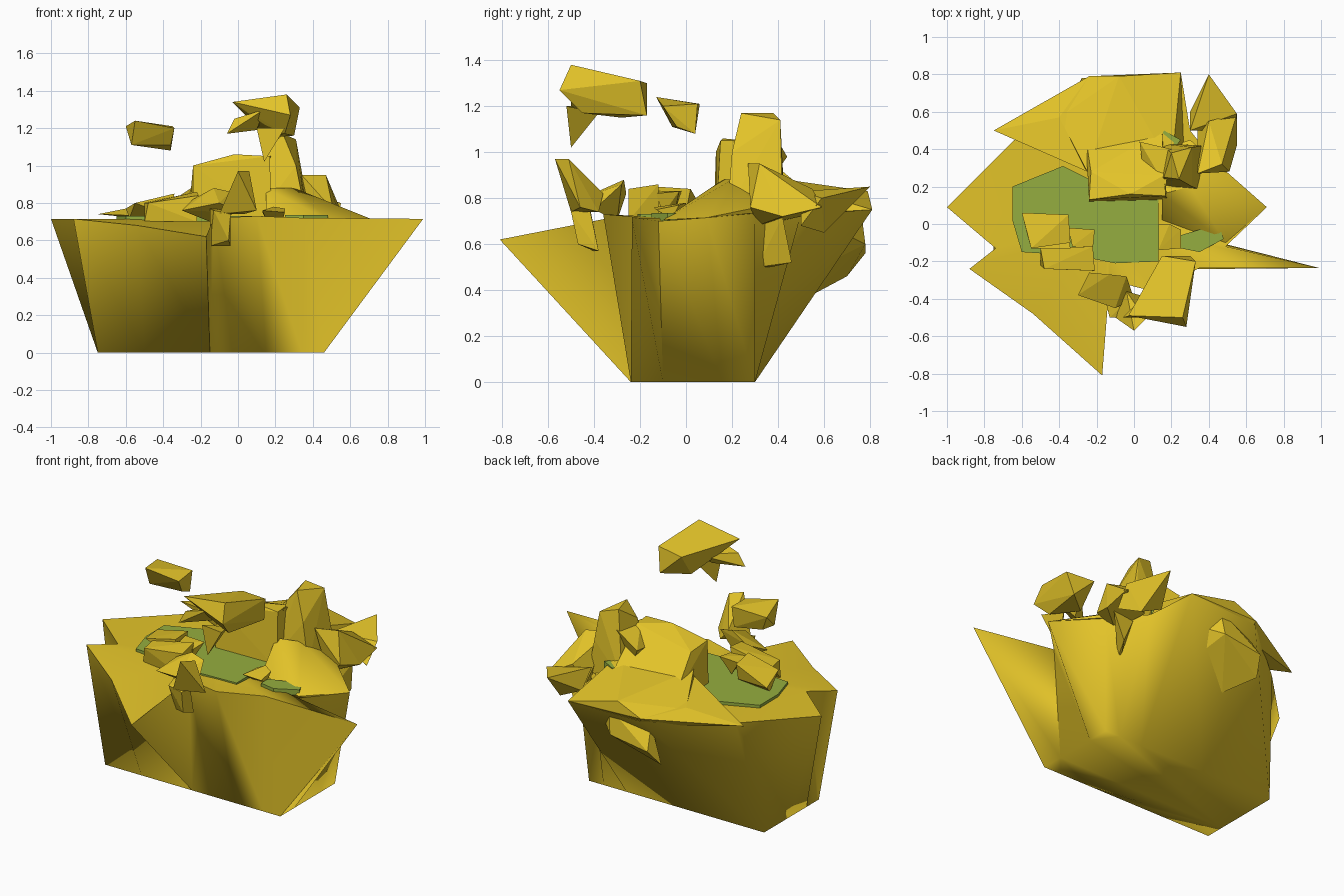
import bpy, bmesh, math


def material(name, rgb):
    m = bpy.data.materials.new(name)
    m.diffuse_color = (*rgb, 1)
    return m


STONE = material("ochre_stone", (0.77, 0.55, 0.022))
GRASS = material("green_moss", (0.30, 0.42, 0.05))


def finish(name, bm, mat):
    bmesh.ops.recalc_face_normals(bm, faces=bm.faces)
    me = bpy.data.meshes.new(name)
    bm.to_mesh(me)
    bm.free()
    me.materials.append(mat)
    ob = bpy.data.objects.new(name, me)
    bpy.context.collection.objects.link(ob)
    return ob


def rock(name, pts):
    """Flat-faced chunk: convex hull of a few corner points."""
    bm = bmesh.new()
    for p in pts:
        bm.verts.new(p)
    bmesh.ops.convex_hull(bm, input=bm.verts)
    loose = [v for v in bm.verts if not v.link_faces]
    bmesh.ops.delete(bm, geom=loose, context='VERTS')
    return finish(name, bm, STONE)


def plate(name, outline, z0, z1):
    """Flat patch of moss with a little thickness."""
    bm = bmesh.new()
    lo = [bm.verts.new((x, y, z0)) for x, y in outline]
    hi = [bm.verts.new((x, y, z1)) for x, y in outline]
    bm.faces.new(lo)
    bm.faces.new(hi)
    n = len(lo)
    for i in range(n):
        j = (i + 1) % n
        bm.faces.new((lo[i], lo[j], hi[j], hi[i]))
    return finish(name, bm, GRASS)


# Main cliff: jagged rim (x, y, z) and matching foot point (x, y)
cliff = [
    (-1.0, .09, .715, -.75, .05), (-.65, .44, .71, -.75, .30),
    (-.24, .78, .74, -.25, .30), (.25, .81, .75, .20, .30),
    (.30, .50, .73, .36, .30), (.46, .30, .74, .46, .30),
    (.71, .09, .715, .46, .16), (.49, -.12, .70, .46, -.10),
    (.99, -.235, .715, .46, -.24), (.35, -.235, .72, .34, -.24),
    (.10, -.36, .73, .15, -.24), (-.13, -.30, .72, -.03, -.24),
    (-.17, -.81, .62, -.15, -.24), (-.54, -.48, .68, -.50, -.24),
    (-.88, -.24, .715, -.75, -.24), (-.74, -.13, .715, -.75, -.12),
]
bm = bmesh.new()
rim = [bm.verts.new(p[:3]) for p in cliff]
foot = [bm.verts.new((p[3], p[4], 0)) for p in cliff]
centre = bm.verts.new((-.14, 0, .712))
bm.faces.new(foot)
for i in range(len(cliff)):
    j = (i + 1) % len(cliff)
    bm.faces.new((foot[i], foot[j], rim[j], rim[i]))
    bm.faces.new((rim[i], rim[j], centre))
body = finish("cliff_base", bm, STONE)
bpy.context.view_layer.objects.active = body
body.select_set(True)
bpy.ops.object.shade_smooth_by_angle(angle=math.radians(84))

# Moss patches on the plateau
plate("moss_plateau", [(-.65, .02), (-.65, .20), (-.38, .31), (-.2, .22), (.13, .2),
                       (.13, -.2), (-.1, -.21), (-.3, -.17), (-.6, -.15)], .70, .73)
plate("moss_patch_right", [(.25, -.06), (.45, .0), (.48, -.08), (.35, -.15), (.25, -.13)], .70, .735)
plate("moss_patch_back", [(.12, .42), (.16, .5), (.25, .45), (.2, .38)], .72, .86)

# Back ridge: tall block, sloping slab and pointed ledge
rock("back_ridge_block", [(-.24, .13, 1.0), (-.02, .16, 1.06), (.17, .15, 1.05),
                          (-.24, .12, .7), (.18, .13, .7), (-.23, .28, .98),
                          (.16, .26, 1.05), (-.26, .48, .78), (.15, .5, .85)])
rock("back_ridge_slab", [(-.25, .28, .88), (.2, .3, .9), (-.4, .57, .78), (-.24, .79, .76),
                         (-.08, .79, .83), (.25, .81, .75), (.27, .3, .72),
                         (-.3, .35, .7), (-.22, .75, .7)])
rock("back_ledge_tip", [(-.75, .5, .74), (-.4, .57, .79), (-.25, .28, .84),
                        (-.24, .79, .76), (-.25, .3, .72), (-.25, .7, .69)])
shoulder = rock("right_shoulder", [(.15, .16, .88), (.3, .2, .88), (.71, .09, .715),
                                   (.46, .31, .76), (.15, .02, .71), (.49, -.1, .705),
                                   (.3, .45, .75), (.15, .4, .72)])
bpy.ops.object.select_all(action='DESELECT')
bpy.context.view_layer.objects.active = shoulder
shoulder.select_set(True)
bpy.ops.object.shade_smooth_by_angle(angle=math.radians(50))

# Rock hanging under the back overhang
rock("back_hanging_rock", [(-.19, .55, .38), (-.32, .7, .46), (-.28, .78, .56), (-.02, .78, .6),
                           (.1, .68, .65), (.05, .58, .5), (-.25, .7, .7), (.0, .76, .76)])

# Tower and boulder at the back right
rock("tower_rock", [(.10, .2, .72), (.36, .18, .75), (.38, .42, .75), (.14, .43, .75),
                    (.16, .25, 1.08), (.31, .2, 1.0), (.24, .24, 1.17), (.2, .38, 1.17),
                    (.31, .41, 1.14), (.33, .42, .95)])
rock("tower_lean", [(.03, .44, .98), (.05, .28, .95), (.17, .2, 1.05), (.2, .4, 1.05),
                    (.12, .35, .85)])
rock("boulder_back_right", [(.34, .5, .72), (.34, .27, .95), (.47, .32, .95), (.51, .28, .76),
                            (.55, .42, .72), (.55, .59, .76), (.4, .55, .84), (.4, .31, .68)])
rock("boulder_back_right_drop", [(.38, .31, .7), (.38, .31, .5), (.4, .37, .5), (.46, .46, .52),
                                 (.5, .42, .72), (.36, .42, .7)])
rock("boulder_back_right_spike", [(.4, .8, .85), (.55, .59, .8), (.54, .5, .68), (.3, .5, .83),
                                  (.3, .6, .72), (.45, .6, .65)])

# Slabs lying on the front left of the plateau
rock("front_left_slab", [(-.6, .06, .77), (-.36, .02, .84), (-.34, -.13, .85), (-.55, -.13, .8),
                         (-.58, .0, .72), (-.36, -.13, .73), (-.36, .0, .74)])
rock("front_left_block", [(-.5, -.13, .8), (-.22, -.12, .86), (-.21, -.25, .84), (-.48, -.24, .8),
                          (-.5, -.22, .7), (-.22, -.25, .7), (-.25, -.12, .71)])
rock("front_left_nub", [(-.35, -.02, .83), (-.21, -.03, .83), (-.22, -.13, .82), (-.33, -.12, .83),
                        (-.28, -.05, .73), (-.25, -.1, .73)])
rock("plateau_stone", [(.13, .0, .75), (.19, .0, .78), (.25, -.03, .77), (.25, -.13, .75),
                       (.13, -.14, .76), (.15, -.07, .71), (.24, -.06, .71)])

# Jagged cluster on the front edge
rock("front_spike", [(.0, -.57, .97), (.06, -.51, .97), (-.1, -.5, .74), (.03, -.38, .74),
                     (.1, -.46, .76), (-.04, -.36, .82)])
rock("front_shard", [(-.24, -.26, .82), (-.13, -.27, .88), (-.04, -.28, .86), (-.3, -.38, .76),
                     (-.1, -.45, .8), (-.15, -.3, .7), (.0, -.4, .75)])
rock("front_hanging_rock", [(-.15, -.42, .77), (-.04, -.42, .76), (-.04, -.5, .74), (-.13, -.5, .76),
                            (-.15, -.4, .57), (-.04, -.38, .57), (-.05, -.47, .6)])

# Floating rocks: large three-part piece and a small one
rock("floating_rock_large", [(-.03, -.49, 1.34), (.26, -.5, 1.38), (.33, -.2, 1.31),
                             (.15, -.17, 1.3), (.28, -.55, 1.27), (.3, -.17, 1.16),
                             (.16, -.28, 1.15), (.14, -.45, 1.22), (.25, -.45, 1.17)])
rock("floating_rock_wing", [(-.06, -.5, 1.17), (-.02, -.49, 1.25), (.14, -.3, 1.27), (.14, -.5, 1.3),
                            (.1, -.4, 1.19)])
rock("floating_rock_tip", [(.14, -.5, 1.02), (.1, -.5, 1.2), (.25, -.52, 1.2), (.2, -.38, 1.17)])
rock("floating_rock_small", [(-.6, .06, 1.21), (-.55, -.13, 1.24), (-.34, -.1, 1.2), (-.35, .05, 1.21),
                             (-.57, -.06, 1.11), (-.36, .04, 1.08), (-.36, -.04, 1.11),
                             (-.55, .03, 1.11)])
